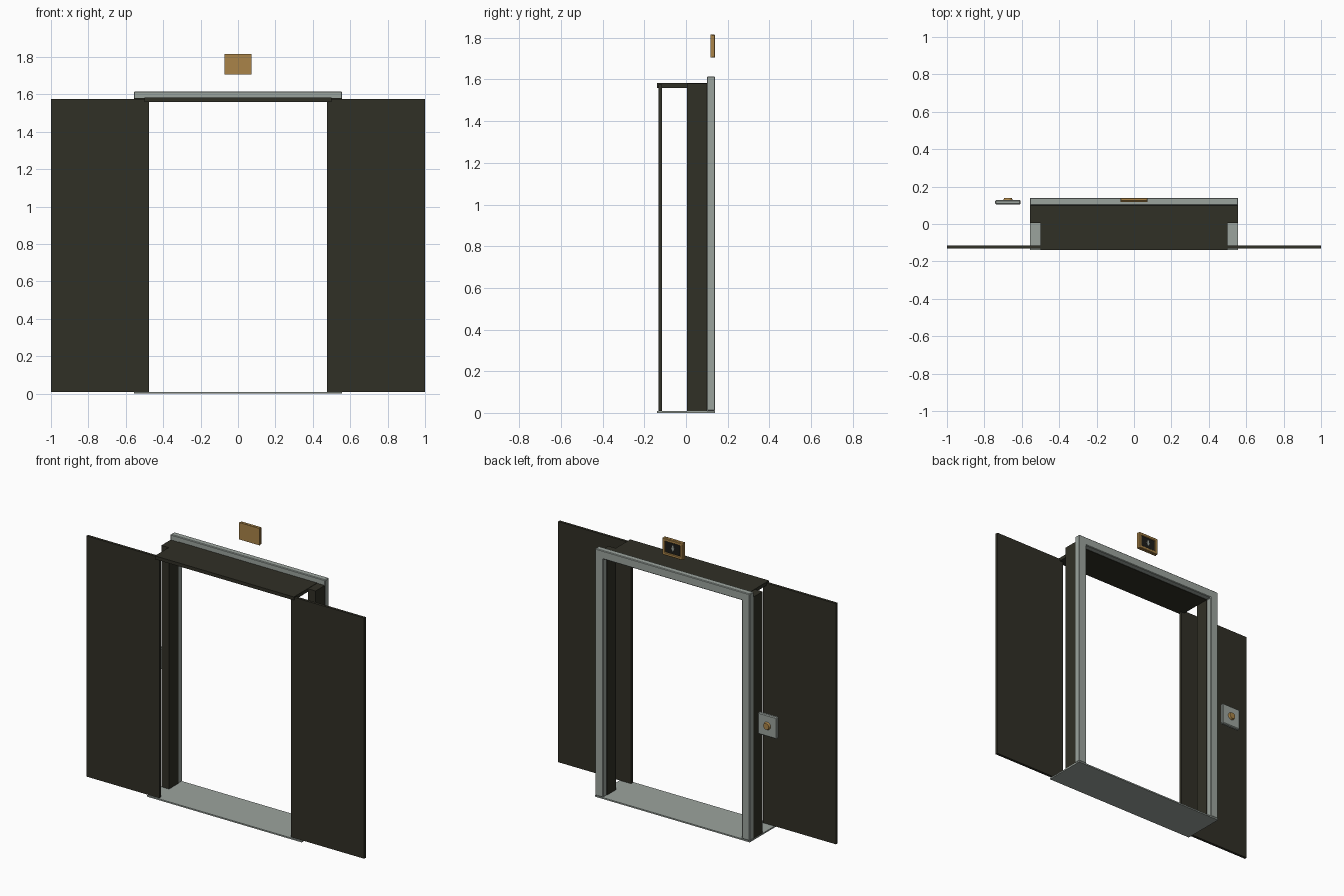
import bpy, bmesh, math
from mathutils import Matrix

if "Cube" in bpy.data.objects:
    bpy.data.objects.remove(bpy.data.objects["Cube"])


def material(name, rgb):
    m = bpy.data.materials.new(name)
    m.diffuse_color = (*rgb, 1)
    m.use_nodes = True
    m.node_tree.nodes["Principled BSDF"].inputs["Base Color"].default_value = m.diffuse_color
    return m


DARK = material("dark bronze", (0.030, 0.029, 0.019))
GREY = material("brushed grey", (0.33, 0.37, 0.34))
GOLD = material("warm brass", (0.40, 0.23, 0.065))
BLACK = material("screen black", (0.012, 0.012, 0.010))


def finish(bm, name, mat, bevel=0.0):
    bmesh.ops.recalc_face_normals(bm, faces=bm.faces)
    if bevel:
        edges = [e for e in bm.edges if len(e.link_faces) == 2]
        bmesh.ops.bevel(bm, geom=edges, offset=bevel, segments=1, affect='EDGES')
    me = bpy.data.meshes.new(name)
    bm.to_mesh(me)
    bm.free()
    me.materials.append(mat)
    ob = bpy.data.objects.new(name, me)
    bpy.context.collection.objects.link(ob)
    return ob


def box(name, mat, x, y, z, bevel=0.0):
    bm = bmesh.new()
    bmesh.ops.create_cube(bm, size=1)
    for v in bm.verts:
        v.co = [lo + (hi - lo) * (c + 0.5) for c, (lo, hi) in zip(v.co, (x, y, z))]
    return finish(bm, name, mat, bevel)


def plate(name, mat, outline, y0, y1, bevel=0.0):
    """Extrude an (x, z) outline along y."""
    bm = bmesh.new()
    face = bm.faces.new([bm.verts.new((x, y0, z)) for x, z in outline])
    new = bmesh.ops.extrude_face_region(bm, geom=[face])["geom"]
    for v in new:
        if isinstance(v, bmesh.types.BMVert):
            v.co.y = y1
    return finish(bm, name, mat, bevel)


def rim(name, mat, x, z, border, y0, y1, bevel):
    """Rectangular ring in the x/z plane, open through the middle."""
    bm = bmesh.new()
    rings = []
    for y in (y0, y1):
        for b in (0, border):
            rings.append([bm.verts.new((px, y, pz)) for px, pz in (
                (x[0] + b, z[0] + b), (x[1] - b, z[0] + b),
                (x[1] - b, z[1] - b), (x[0] + b, z[1] - b))])
    o0, i0, o1, i1 = rings
    for a, b in ((o0, i0), (i0, i1), (i1, o1), (o1, o0)):
        for k in range(4):
            j = (k + 1) % 4
            bm.faces.new((a[k], a[j], b[j], b[k]))
    return finish(bm, name, mat, bevel)


# Threshold
box("threshold", GREY, (-0.557, 0.557), (-0.14, 0.14), (0, 0.009))

# Outer door surround, facing the back
plate("door_surround", GREY,
      [(-0.557, 0.009), (-0.557, 1.615), (0.557, 1.615), (0.557, 0.009),
       (0.5, 0.009), (0.5, 1.56), (-0.5, 1.56), (-0.5, 0.009)],
      0.10, 0.14, 0.004)

# Header, jambs and open sliding doors
box("header", DARK, (-0.5, 0.5), (-0.14, 0.10), (1.56, 1.582))
for side, s in (("left", -1), ("right", 1)):
    box(side + "_jamb", DARK, sorted((0.5 * s, 0.555 * s)), (0.005, 0.10), (0.009, 1.58))
    box(side + "_door", DARK, sorted((0.475 * s, 1.0 * s)), (-0.131, -0.114), (0.009, 1.575))

# Floor indicator above the doors
ix, iz = (-0.073, 0.073), (1.705, 1.815)
rim("indicator_rim", GOLD, ix, iz, 0.019, 0.122, 0.14, 0.003)
box("indicator_back", GOLD, ix, (0.117, 0.124), iz)
box("indicator_screen", BLACK, (-0.055, 0.055), (0.123, 0.134), (1.723, 1.797))
plate("indicator_arrow", GREY,
      [(0, 1.742), (0.013, 1.764), (0.005, 1.764), (0.005, 1.78),
       (-0.005, 1.78), (-0.005, 1.764), (-0.013, 1.764)], 0.133, 0.136)

# Call button panel beside the doors
cx, cz = -0.674, 0.785
box("call_panel", GREY, (cx - 0.068, cx + 0.068), (0.105, 0.128),
    (cz - 0.07, cz + 0.07), 0.005)
bm = bmesh.new()
bmesh.ops.create_cone(bm, cap_ends=True, segments=24, radius1=0.026, radius2=0.020, depth=0.014,
                      matrix=Matrix.Translation((cx, 0.133, cz)) @ Matrix.Rotation(-math.pi / 2, 4, 'X'))
button = finish(bm, "call_button", GOLD)
bpy.context.view_layer.objects.active = button
button.select_set(True)
bpy.ops.object.shade_smooth_by_angle(angle=math.radians(30))
